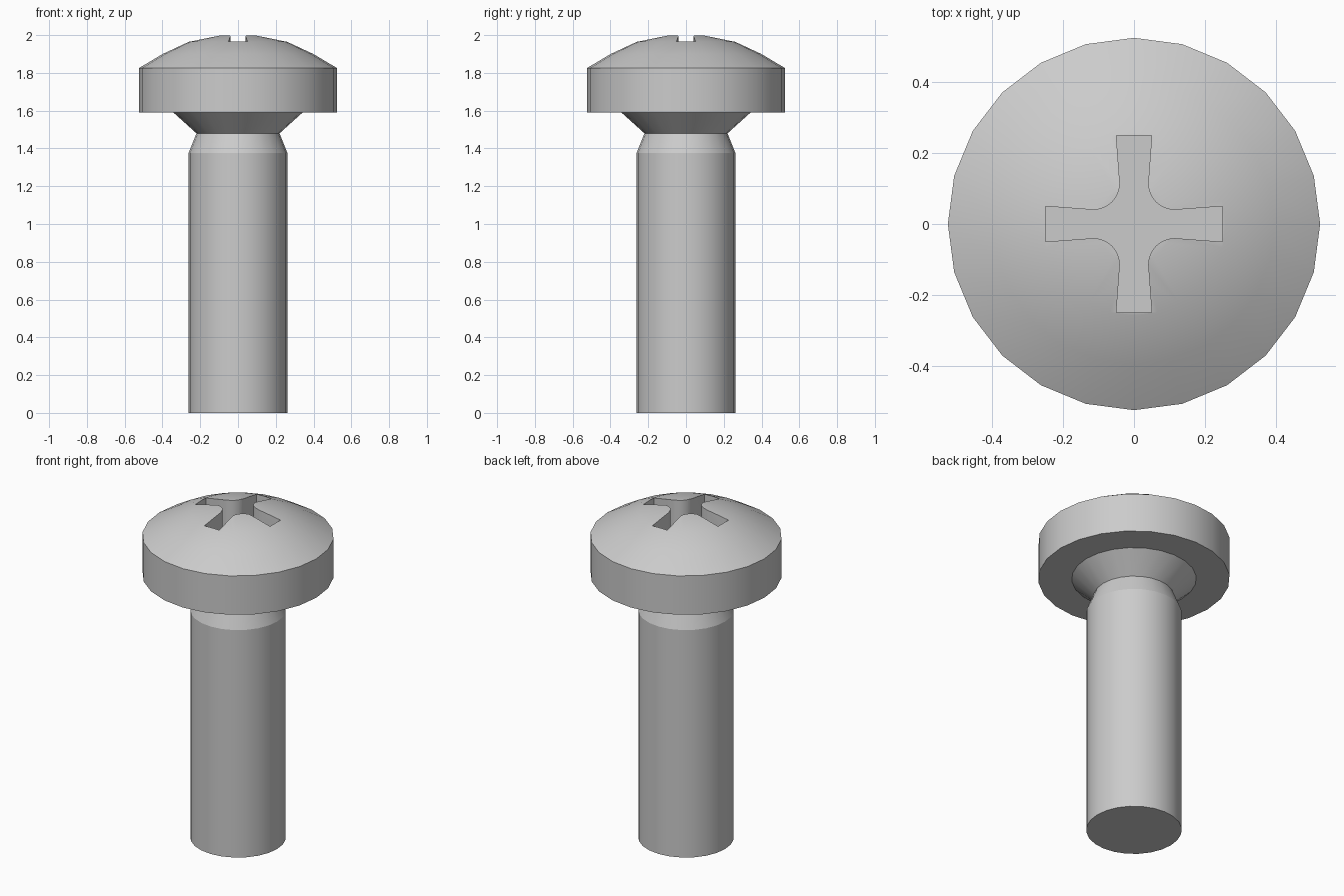
import bpy, bmesh, math

if "Cube" in bpy.data.objects:
    bpy.data.objects.remove(bpy.data.objects["Cube"])

SIDES = 24
steel = bpy.data.materials.new("light grey steel")
steel.diffuse_color = (0.6, 0.6, 0.6, 1)
steel.use_nodes = True
steel.node_tree.nodes["Principled BSDF"].inputs["Base Color"].default_value = steel.diffuse_color


def make_object(name, bm):
    bmesh.ops.recalc_face_normals(bm, faces=bm.faces[:])
    mesh = bpy.data.meshes.new(name)
    bm.to_mesh(mesh)
    bm.free()
    mesh.materials.append(steel)
    obj = bpy.data.objects.new(name, mesh)
    bpy.context.collection.objects.link(obj)
    return obj


def lathe(name, profile):
    """Turn an (r, z) profile around z; both ends are closed."""
    bm = bmesh.new()
    rings = []
    for r, z in profile:
        rings.append([bm.verts.new((r * math.cos(a), r * math.sin(a), z))
                      for a in (2 * math.pi * i / SIDES for i in range(SIDES))])
    for low, high in zip(rings, rings[1:]):
        for i in range(SIDES):
            j = (i + 1) % SIDES
            bm.faces.new((low[i], low[j], high[j], high[i]))
    bm.faces.new(rings[0][::-1])
    bm.faces.new(rings[-1])
    return make_object(name, bm)


# Screw body: shank, tapered neck, underside cone, rim and domed head
screw = lathe("screw_body", [
    (0.262, 0.0), (0.262, 1.375), (0.22, 1.48), (0.342, 1.59),
    (0.525, 1.59), (0.525, 1.825), (0.397, 1.901), (0.257, 1.966),
    (0.108, 1.997), (0.03, 2.0)])

# Cross recess: flared arms joined by rounded inner corners
quarter = [(0.25, -0.05), (0.25, 0.05)]
for k in range(9):
    a = math.radians(270 - 90 * k / 8)
    quarter.append((0.115 + 0.075 * math.cos(a), 0.115 + 0.075 * math.sin(a)))
outline = []
for q in range(4):
    c, s = round(math.cos(q * math.pi / 2)), round(math.sin(q * math.pi / 2))
    outline += [(c * x - s * y, s * x + c * y) for x, y in quarter]

bm = bmesh.new()
floor = bm.faces.new([bm.verts.new((x, y, 1.82)) for x, y in outline])
top = bmesh.ops.extrude_face_region(bm, geom=[floor])["geom"]
bmesh.ops.translate(bm, vec=(0, 0, 0.4),
                    verts=[g for g in top if isinstance(g, bmesh.types.BMVert)])
cutter = make_object("recess_cutter", bm)

# Cut the recess into the head
cut = screw.modifiers.new("cross_recess", "BOOLEAN")
cut.operation = "DIFFERENCE"
cut.solver = "EXACT"
cut.object = cutter
bpy.context.view_layer.objects.active = screw
screw.select_set(True)
bpy.ops.object.modifier_apply(modifier=cut.name)
bpy.data.objects.remove(cutter)

# Smooth the turned surfaces, keeping the machined edges sharp
bpy.ops.object.shade_smooth_by_angle(angle=math.radians(20))
